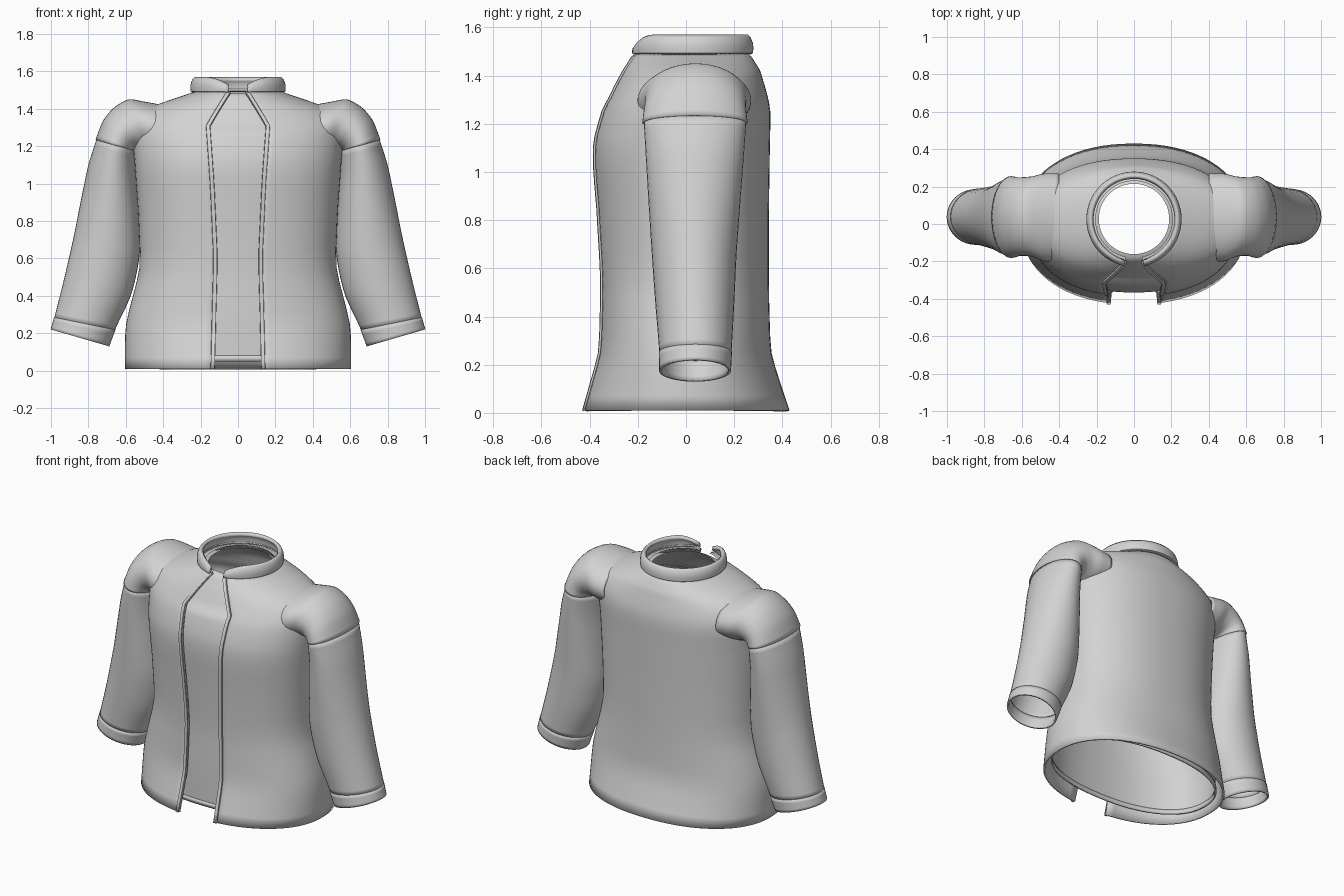
import bpy, bmesh, math
from math import sin, cos, pi, radians

if "Cube" in bpy.data.objects:
    bpy.data.objects.remove(bpy.data.objects["Cube"])

fabric = bpy.data.materials.new("grey fabric")
fabric.diffuse_color = (0.65, 0.65, 0.65, 1)
fabric.use_nodes = True
fabric.node_tree.nodes["Principled BSDF"].inputs["Base Color"].default_value = fabric.diffuse_color


def interp(table, t):
    """Smooth interpolation of table rows keyed by their first value."""
    n = len(table)
    k = 0
    while k < n - 2 and t > table[k + 1][0]:
        k += 1
    p0, p1, p2, p3 = (table[max(0, min(n - 1, k + d))] for d in (-1, 0, 1, 2))
    h = p2[0] - p1[0]
    u = (t - p1[0]) / h
    out = []
    for a, b, c, d in zip(p0[1:], p1[1:], p2[1:], p3[1:]):
        m1 = (c - a) / (p2[0] - p0[0]) * h * 0.8
        m2 = (d - b) / (p3[0] - p1[0]) * h * 0.8
        out.append((2*u**3 - 3*u*u + 1)*b + (u**3 - 2*u*u + u)*m1
                   + (3*u*u - 2*u**3)*c + (u**3 - u*u)*m2)
    return out


def loft(name, rings, closed, thickness=0.0, mirror=False):
    """Skin a stack of rings (bottom to top, counter-clockwise)."""
    bm = bmesh.new()
    vs = [[bm.verts.new(p) for p in r] for r in rings]
    n = len(rings[0])
    for a, b in zip(vs, vs[1:]):
        for i in range(n if closed else n - 1):
            j = (i + 1) % n
            bm.faces.new((a[i], a[j], b[j], b[i]))
    me = bpy.data.meshes.new(name)
    bm.to_mesh(me)
    bm.free()
    me.materials.append(fabric)
    ob = bpy.data.objects.new(name, me)
    bpy.context.collection.objects.link(ob)
    if thickness:
        m = ob.modifiers.new("thickness", 'SOLIDIFY')
        m.thickness, m.offset = thickness, -1
    if mirror:
        ob.modifiers.new("mirror", 'MIRROR').use_mirror_merge = False
    bpy.ops.object.select_all(action='DESELECT')
    ob.select_set(True)
    bpy.context.view_layer.objects.active = ob
    bpy.ops.object.shade_smooth_by_angle(angle=radians(40))
    return ob


# Torso: height, half width, front y, back y, section exponent
BODY = [(0.01, .605, -.43, .43, 2.2), (.13, .605, -.395, .39, 2.2),
        (.25, .598, -.362, .355, 2.25), (.40, .562, -.355, .347, 2.25),
        (.55, .527, -.353, .344, 2.25), (.80, .532, -.367, .344, 2.25),
        (1.10, .552, -.386, .348, 2.25), (1.25, .565, -.352, .350, 2.2),
        (1.32, .565, -.318, .338, 2.1), (1.38, .525, -.285, .320, 2.0),
        (1.42, .44, -.262, .308, 2.0), (1.45, .355, -.242, .290, 2.0),
        (1.48, .265, -.222, .270, 2.0), (1.492, .235, -.205, .255, 2.0)]
# Half width of the front opening by height
GAP = [(0, .125), (.3, .118), (.6, .11), (1.0, .128), (1.31, .15),
       (1.40, .097), (1.492, .04)]
HEIGHTS = [.01, .07, .13, .19, .25, .32, .4, .47, .55, .65, .75, .85, .95, 1.03,
           1.1, 1.15, 1.2, 1.25, 1.285, 1.31, 1.35, 1.38, 1.4, 1.42, 1.435, 1.45,
           1.465, 1.48, 1.492]


def gap(z):
    k = next(i for i in range(len(GAP) - 1) if z <= GAP[i + 1][0])
    (a, wa), (b, wb) = GAP[k], GAP[k + 1]
    return wa + (wb - wa) * (z - a) / (b - a)


def body_point(row, a, inset=0.0):
    """Point on a torso section; angle a runs from the front round by +x."""
    hw, yf, yb, e = row
    hw, yf, yb = hw - inset, yf + inset, yb - inset
    cy, d = (yf + yb) / 2, (yb - yf) / 2
    s, c = sin(a), cos(a)
    return (hw * math.copysign(abs(s) ** (2 / e), s),
            cy - d * math.copysign(abs(c) ** (2 / e), c))


def angle_at(row, x):
    return math.asin((x / row[0]) ** (row[3] / 2))


# Jacket body with open front
rings = []
for z in HEIGHTS:
    row = interp(BODY, z)
    a0 = angle_at(row, gap(z))
    rings.append([(*body_point(row, a0 + (2*pi - 2*a0) * i / 72), z)
                  for i in range(73)])
loft("jacket_body", rings, False, .012)

# Raised edging down both sides of the opening
rings = []
for z in HEIGHTS:
    row = interp(BODY, z)
    pts = []
    for dx, out in ((0, 0), (0, .008), (.02, .008), (.022, -.002)):
        x, y = body_point(row, angle_at(row, gap(z) + dx), -out)
        pts.append((gap(z) + dx, y, z))
    rings.append(pts)
loft("front_edging", rings, False, .006, mirror=True)

# Lining layer seen through the opening, straight at the hem
rings = []
for z in [.05] + HEIGHTS[4:]:
    row = interp(BODY, max(z, .3))
    low = .012 if z > 1.3 else 0
    rings.append([(*body_point(row, 2*pi*i/72, .02 if z < 1.3 else .026), z - low)
                  for i in range(72)])
rings.append([(.188 * sin(2*pi*i/72), .027 - .188 * cos(2*pi*i/72), 1.485)
              for i in range(72)])
loft("inner_layer", rings, True)
# Narrow hem band on the lining
hem_row = interp(BODY, .3)
loft("lining_hem", [[(*body_point(hem_row, 2*pi*i/72, .014), z) for i in range(72)]
                    for z in (.05, .08)], True, .01)

# Neck ledge on top of the jacket, open at the front
A0 = radians(12)
loft("neck_ledge", [[(r * sin(A0 + (2*pi - 2*A0)*i/64),
                      .025 - r * cos(A0 + (2*pi - 2*A0)*i/64), z) for i in range(65)]
                    for r, z in ((.245, 1.488), (.205, 1.495))], False)

# Stand collar: front corners are rounded down
rings = []
for f, r in ((0, .243), (.08, .253), (.35, .255), (.6, .252), (.85, .244), (1, .232)):
    ring = []
    for i in range(65):
        a = A0 + (2*pi - 2*A0) * i / 64
        front = min(a, 2*pi - a)
        ease = min(1, (front - A0) / radians(36))
        top = 1.53 + .04 * (1 - (1 - ease) ** 2)
        ring.append((r * sin(a), .025 - r * cos(a), 1.487 + f * (top - 1.487)))
    rings.append(ring)
loft("collar", rings, False, .022)

# Sleeves: position, outer x z, inner x z, front y, back y
SLEEVE = [(0, 1.0, .22, .69, .13, -.11, .185), (1, .978, .30, .65, .235, -.112, .19),
          (2, .93, .49, .57, .41, -.127, .20), (3, .88, .71, .527, .61, -.142, .21),
          (4, .84, .91, .53, .82, -.155, .225), (5, .80, 1.10, .545, 1.03, -.167, .24),
          (6, .757, 1.235, .55, 1.18, -.175, .25)]
# Shoulder cap: same columns, from the seam up and over into the torso
CAP = [(0, .762, 1.235, .55, 1.175, -.182, .256), (1, .722, 1.335, .54, 1.175, -.175, .25),
       (2, .665, 1.405, .525, 1.17, -.17, .25), (3, .585, 1.45, .50, 1.16, -.175, .255),
       (4, .50, 1.438, .46, 1.16, -.20, .27), (5, .40, 1.42, .40, 1.16, -.20, .27)]


def tube_ring(table, t, grow=0.0):
    ox, oz, ix, iz, y0, y1 = interp(table, t)
    cx, cz, cy, ry = (ox + ix)/2, (oz + iz)/2, (y0 + y1)/2, (y1 - y0)/2
    k = 1 + grow
    return [(cx + (ox - ix)/2 * k * cos(a), cy + ry * k * sin(a), cz + (oz - iz)/2 * k * cos(a))
            for a in (2*pi*i/40 for i in range(40))]


loft("sleeve", [tube_ring(SLEEVE, .8 + 5.2*i/20) for i in range(21)], True, .01, True)
loft("cuff", [tube_ring(SLEEVE, .85*i/4, .012) for i in range(5)], True, .012, True)
loft("shoulder_cap", [tube_ring(CAP, 5*i/20) for i in range(21)], True, .01, True)
